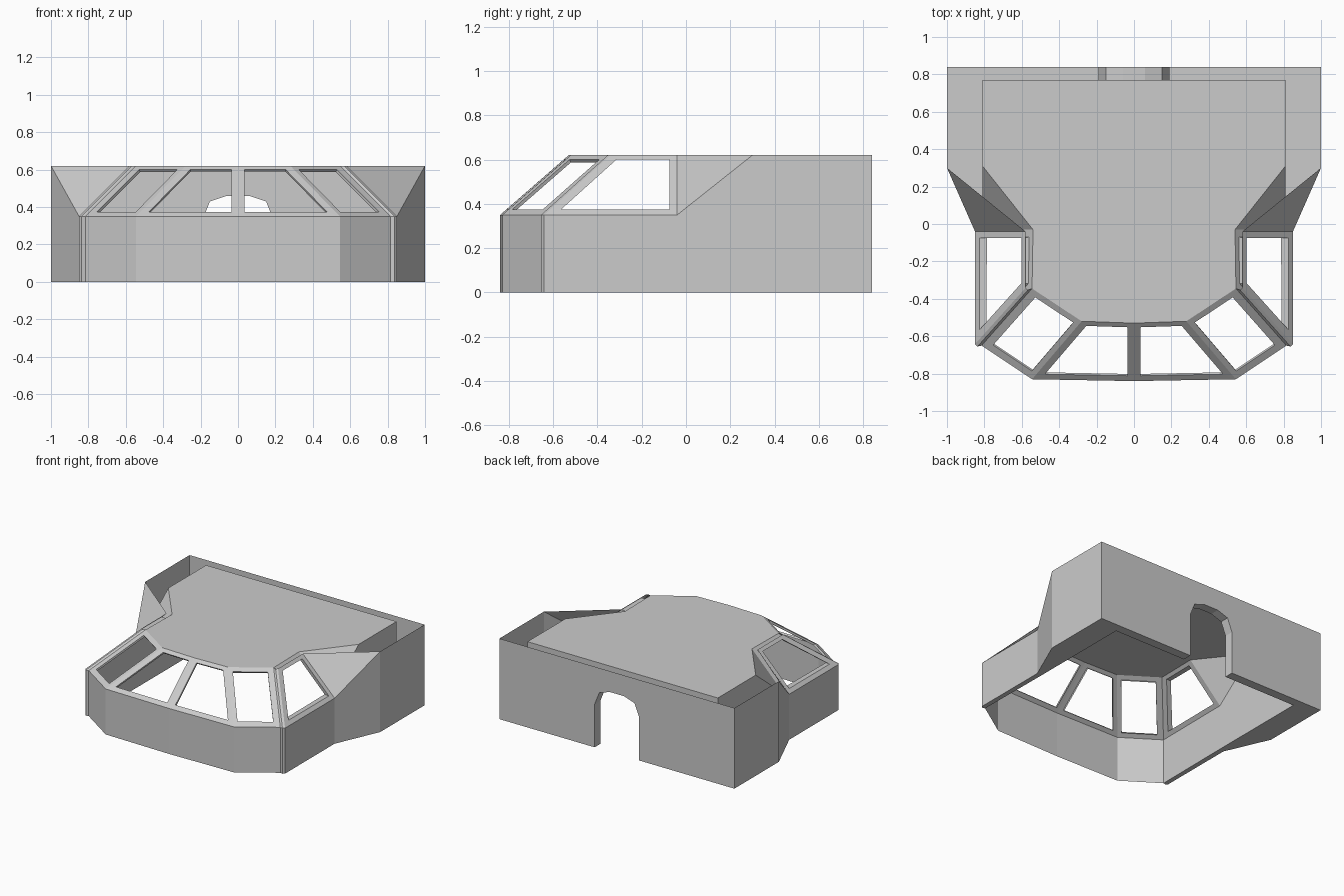
import bpy, bmesh
from mathutils import Vector as V

if "Cube" in bpy.data.objects:
    bpy.data.objects.remove(bpy.data.objects["Cube"])

H, S = 0.62, 0.35          # roof height, window sill height


def at(pts, z):
    return [V((x, y, z)) for x, y in pts]


class Part:
    """Collects faces of the right half, then mirrors them."""
    def __init__(self, name):
        self.name, self.bm = name, bmesh.new()

    def face(self, pts):
        self.bm.faces.new([self.bm.verts.new(p) for p in pts])

    def ring(self, a, b):
        for i in range(len(a)):
            j = (i + 1) % len(a)
            self.face([a[i], a[j], b[j], b[i]])

    def wall(self, path, z0, z1):
        lo, hi = at(path, z0), at(path, z1)
        for i in range(len(path) - 1):
            self.face([lo[i], lo[i + 1], hi[i + 1], hi[i]])

    def frame(self, low, top, m0, m1):
        """Sloping window frame between sill and roof edge; returns its hole."""
        (a, b), (c, d) = at(low, S), at(top, H)
        hole = []
        for v in (0.09, 0.925):
            p, q = a.lerp(c, v), b.lerp(d, v)
            t = (q - p).normalized()
            hole.append((p + t * m0, q - t * m1))
        h = [hole[0][0], hole[0][1], hole[1][1], hole[1][0]]
        self.ring([a, b, d, c], h)
        return h

    def finish(self):
        bm = self.bm
        bmesh.ops.remove_doubles(bm, verts=bm.verts, dist=0.0005)
        bmesh.ops.recalc_face_normals(bm, faces=bm.faces)
        me = bpy.data.meshes.new(self.name)
        bm.to_mesh(me)
        bm.free()
        ob = bpy.data.objects.new(self.name, me)
        bpy.context.collection.objects.link(ob)
        mod = ob.modifiers.new("mirror", 'MIRROR')
        mod.use_clip = True
        return ob


arch = [(0.19, 0), (0.19, 0.33), (0.15, 0.43), (0.06, 0.46), (0, 0.46)]


def rear_wall(part, x, y):
    prof = [(0, H), (x, H), (x, 0)] + arch
    part.face([V((px, y, pz)) for px, pz in prof])


# Shared plan points: sill corners and roof corners
C, D, E = (0.815, -0.65), (0.545, -0.83), (0, -0.84)
TC, TD, TE = (0.545, -0.345), (0.28, -0.52), (0, -0.53)
IN, TIN = (0.81, -0.03), (0.54, -0.03)

# Inner cabin: roof, rear wall, side wall, front wall
cabin = Part("cabin_shell")
cabin.face(at([(0, 0.77), (0.81, 0.77), (0.81, 0.31), TIN, TC, TD, TE], H))
rear_wall(cabin, 0.81, 0.77)
cabin.face([V((0.81, y, z)) for y, z in
            [(0.77, 0), (0.77, H), (0.31, H), (-0.03, S), (-0.03, 0)]])
cabin.face(at([(0.81, 0.31), TIN], H) + at([IN], S))
cabin.wall([IN, C, D, E], 0, S)

# Front window frames with shallow reveals
for low, top, m0, m1 in (((C, D), (TC, TD), 0.045, 0.03),
                         ((D, E), (TD, TE), 0.045, 0.035)):
    h = cabin.frame(low, top, m0, m1)
    n = (h[1] - h[0]).cross(h[3] - h[0]).normalized()
    if n.y < 0:
        n = -n
    cabin.ring(h, [p + n * 0.015 for p in h])
inner_hole = cabin.frame((IN, C), (TIN, TC), 0.04, 0.05)
cabin.finish()

# Outer hull: rear wall, sides, flare, side window skin
hull = Part("outer_hull")
A, B, K = (0.85, -0.04), (0.85, -0.642), (0.837, -0.655)
TA, TB, TK = (0.58, -0.04), (0.58, -0.342), (0.567, -0.353)
rear_wall(hull, 1, 0.84)
hull.wall([(1, 0.84), (1, 0.30)], 0, H)
hull.face([V((1, 0.30, 0)), V((1, 0.30, H))] + at([A], S) + at([A], 0))
hull.face(at([(1, 0.30), TA], H) + at([A], S))
hull.wall([A, B, K, C], 0, S)
for low, top in (((B, K), (TB, TK)), ((K, C), (TK, TC))):
    (a, b), (c, d) = at(low, S), at(top, H)
    hull.face([a, b, d, c])
outer_hole = hull.frame((A, B), (TA, TB), 0.035, 0.05)
hull.ring(outer_hole, inner_hole)

# Underside between hull and cabin
hull.face(at([(0.19, 0.84), (1, 0.84), (1, 0.30), (0.81, 0.30), (0.81, 0.77), (0.19, 0.77)], 0))
hull.face(at([(1, 0.30), A, IN, (0.81, 0.30)], 0))
hull.face(at([A, B, K, C, IN], 0))
hull.finish()

# Doorway lining
door = Part("doorway_lining")
for (x0, z0), (x1, z1) in zip(arch, arch[1:]):
    door.face([V((x0, 0.84, z0)), V((x1, 0.84, z1)), V((x1, 0.77, z1)), V((x0, 0.77, z0))])
door.finish()
